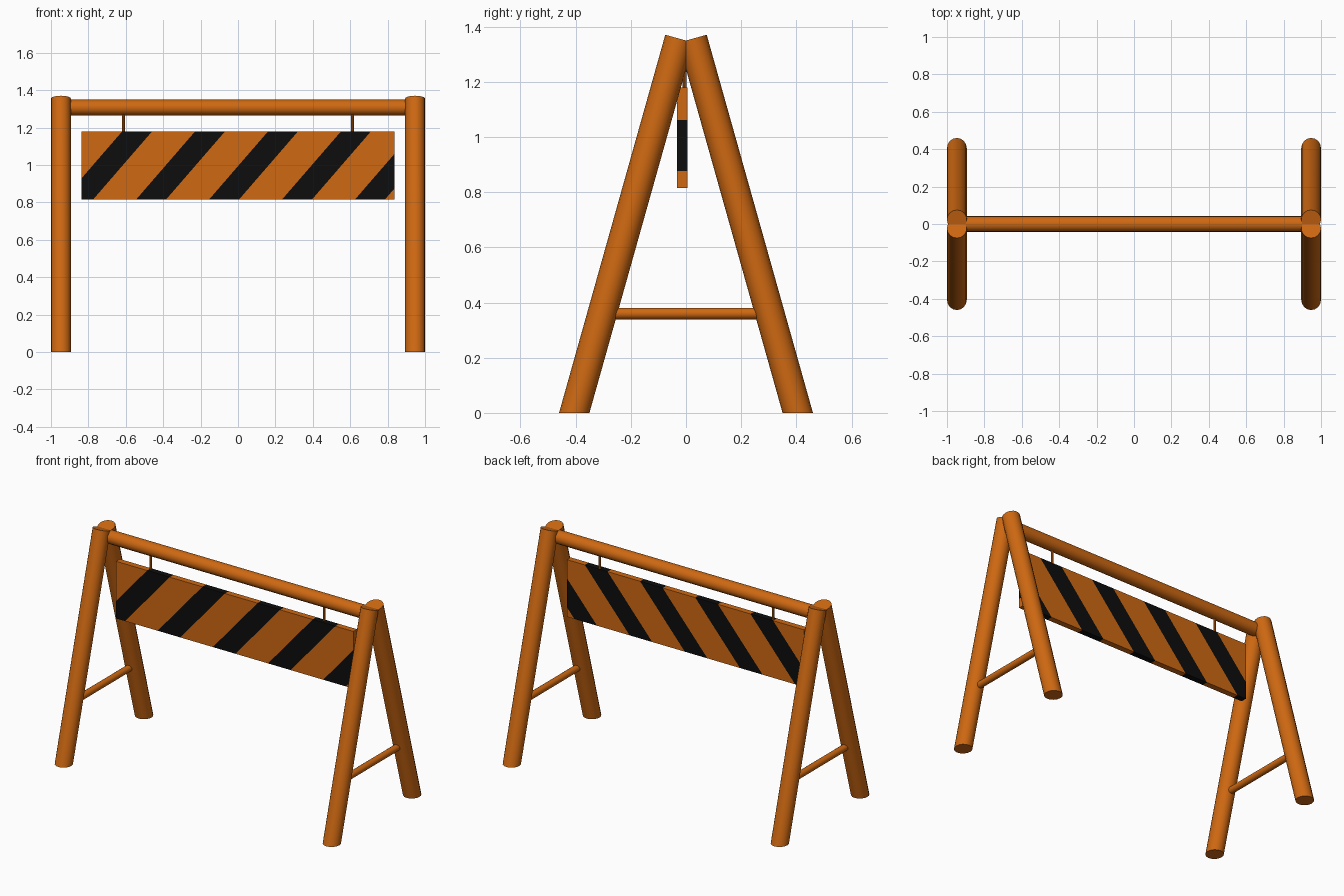
import bpy, bmesh
from mathutils import Vector

default = bpy.data.objects.get("Cube")
if default:
    bpy.data.objects.remove(default, do_unlink=True)


def make_material(name, rgb):
    mat = bpy.data.materials.new(name)
    mat.use_nodes = True
    mat.diffuse_color = (*rgb, 1)
    mat.node_tree.nodes["Principled BSDF"].inputs["Base Color"].default_value = (*rgb, 1)
    return mat


ORANGE = make_material("orange", (0.62, 0.14, 0.006))
BLACK = make_material("black", (0.004, 0.004, 0.004))


def add_object(name, bm, mats, smooth=True):
    mesh = bpy.data.meshes.new(name)
    bmesh.ops.recalc_face_normals(bm, faces=bm.faces)
    bm.to_mesh(mesh)
    bm.free()
    for mat in mats:
        mesh.materials.append(mat)
    obj = bpy.data.objects.new(name, mesh)
    bpy.context.collection.objects.link(obj)
    if smooth:
        bpy.ops.object.select_all(action='DESELECT')
        obj.select_set(True)
        bpy.context.view_layer.objects.active = obj
        bpy.ops.object.shade_smooth_by_angle()
    return obj


def add_pole(name, start, end, radius, sides=16, flat_foot=False):
    """Round pole between two points; a flat foot is cut level with the ground."""
    start, end = Vector(start), Vector(end)
    axis = end - start
    bm = bmesh.new()
    bmesh.ops.create_cone(bm, cap_ends=True, segments=sides,
                          radius1=radius, radius2=radius, depth=axis.length)
    feet = [v for v in bm.verts if v.co.z < 0]
    turn = Vector((0, 0, 1)).rotation_difference(axis).to_matrix()
    for v in bm.verts:
        v.co = turn @ v.co + (start + end) / 2
    if flat_foot:
        for v in feet:
            v.co -= axis * (v.co.z / axis.z)
    return add_object(name, bm, [ORANGE])


# A-frame ends, braces and hangers on both sides
LEG_X = 0.947
for side, sx in (("left", 1), ("right", -1)):
    for place, sy in (("front", -1), ("back", 1)):
        add_pole(f"{place}_{side}_leg", (sx * LEG_X, sy * 0.405, 0),
                 (sx * LEG_X, sy * 0.024, 1.356), 0.053, flat_foot=True)
    add_pole(f"{side}_brace", (sx * LEG_X, -0.3, 0.36), (sx * LEG_X, 0.3, 0.36), 0.021)
    add_pole(f"{side}_hanger", (sx * 0.612, -0.005, 1.17), (sx * 0.612, -0.005, 1.28),
             0.007, sides=8)

# Top rail
add_pole("top_rail", (-0.93, 0, 1.307), (0.93, 0, 1.307), 0.042)

# Hanging board, sliced along the slanted stripe edges
HALF, LOW, HIGH = 0.838, 0.815, 1.18
LEAN, PITCH, WIDTH, FIRST = 0.316, 0.39, 0.16, -0.935
slope = LEAN / (HIGH - LOW)
bm = bmesh.new()
bmesh.ops.create_cube(bm, size=1)
for v in bm.verts:
    v.co = (v.co.x * 2 * HALF, v.co.y * 0.038 - 0.014,
            v.co.z * (HIGH - LOW) + (HIGH + LOW) / 2)
for i in range(5):
    for edge in (0, WIDTH):
        bmesh.ops.bisect_plane(bm, geom=bm.verts[:] + bm.edges[:] + bm.faces[:],
                               plane_co=(FIRST + i * PITCH + edge, 0, LOW),
                               plane_no=(1, 0, -slope))
for f in bm.faces:
    c = f.calc_center_median()
    along = c.x - slope * (c.z - LOW) - FIRST
    f.material_index = int(along > 0 and along % PITCH < WIDTH)
add_object("striped_board", bm, [ORANGE, BLACK], smooth=False)
